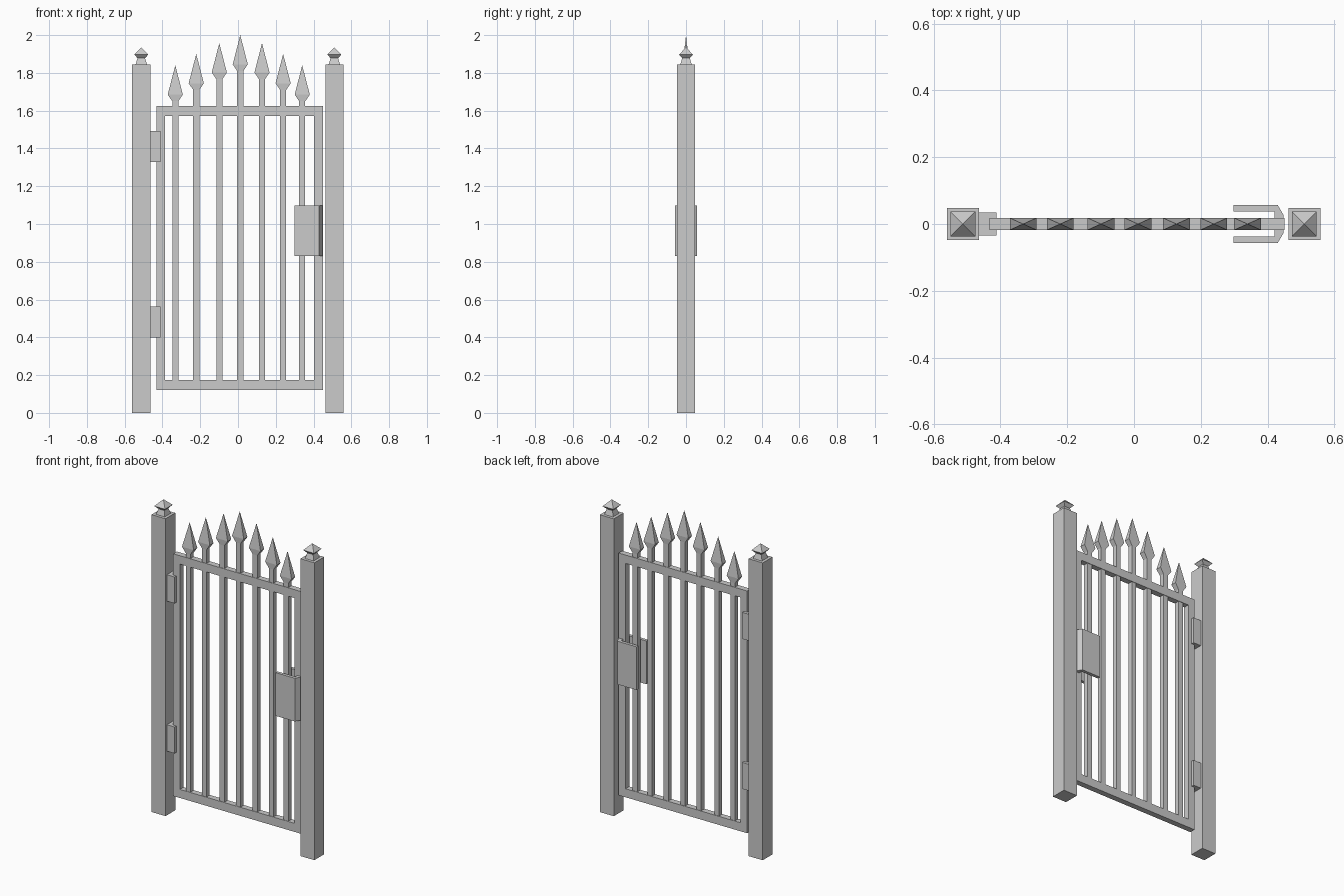
import bpy, bmesh

if "Cube" in bpy.data.objects:
    bpy.data.objects.remove(bpy.data.objects["Cube"])


def finish(name, bm, loc=(0, 0, 0)):
    bmesh.ops.remove_doubles(bm, verts=bm.verts, dist=1e-5)
    bmesh.ops.recalc_face_normals(bm, faces=bm.faces)
    mesh = bpy.data.meshes.new(name)
    bm.to_mesh(mesh)
    bm.free()
    obj = bpy.data.objects.new(name, mesh)
    obj.location = loc
    bpy.context.collection.objects.link(obj)
    return obj


def bridge(bm, a, b):
    n = len(a)
    for i in range(n):
        j = (i + 1) % n
        bm.faces.new((a[i], a[j], b[j], b[i]))


def stack(name, sections, x=0):
    """Rectangular sections (half x, half y, z) joined bottom to top; a tiny last one is a point."""
    bm = bmesh.new()
    rings = [[bm.verts.new((sx * hx, sy * hy, z))
              for sx, sy in ((-1, -1), (1, -1), (1, 1), (-1, 1))]
             for hx, hy, z in sections]
    for a, b in zip(rings, rings[1:]):
        if b is rings[-1] and sections[-1][0] == 0:
            tip = b[0]
            for i in range(4):
                bm.faces.new((a[i], a[(i + 1) % 4], tip))
            bmesh.ops.delete(bm, geom=b[1:], context='VERTS')
        else:
            bridge(bm, a, b)
    bm.faces.new(rings[0])
    if sections[-1][0] > 0:
        bm.faces.new(rings[-1])
    return finish(name, bm, (x, 0, 0))


# Posts with pointed finials
for side, x in (("left", -0.512), ("right", 0.51)):
    stack(f"{side}_post", [(0.048, 0.048, 0), (0.048, 0.048, 1.845)], x)
    stack(f"{side}_finial", [(0.030, 0.030, 1.845), (0.020, 0.020, 1.878),
                             (0.037, 0.037, 1.897), (0, 0, 1.935)], x)

# Gate frame: one closed rectangular ring
bm = bmesh.new()
outer, inner = (-0.432, 0.45, 0.122, 1.625), (-0.386, 0.402, 0.175, 1.573)
loops = []
for (x0, x1, z0, z1), y in ((outer, -0.018), (inner, -0.018), (inner, 0.018), (outer, 0.018)):
    loops.append([bm.verts.new((x, y, z))
                  for x, z in ((x0, z0), (x1, z0), (x1, z1), (x0, z1))])
for i in range(4):
    bridge(bm, loops[i], loops[(i + 1) % 4])
finish("gate_frame", bm)

# Bars ending in spear heads, rising toward the middle
bar_x = (-0.332, -0.221, -0.099, 0.012, 0.127, 0.239, 0.340)
tips = (1.84, 1.90, 1.957, 2.0, 1.957, 1.90, 1.84)
for i, (x, top) in enumerate(zip(bar_x, tips), 1):
    stack(f"spear_bar_{i}", [(0.016, 0.015, 0.16), (0.016, 0.015, top - 0.19),
                             (0.040, 0.018, top - 0.155), (0, 0, top)], x)

# Hinges
for name, z0, z1 in (("upper_hinge", 1.329, 1.493), ("lower_hinge", 0.398, 0.562)):
    stack(name, [(0.027, 0.035, z0), (0.027, 0.035, z1)], -0.438)

# U-shaped lock plate wrapped around the latch side
half = [(0.42, 0.038), (0.298, 0.038), (0.298, 0.0575), (0.43, 0.0575), (0.447, 0.028)]
profile = half + [(x, -y) for x, y in reversed(half)]
bm = bmesh.new()
low, high = [[bm.verts.new((x, y, z)) for x, y in profile] for z in (0.83, 1.098)]
bridge(bm, low, high)
bm.faces.new(low)
bm.faces.new(high)
finish("lock_plate", bm)
